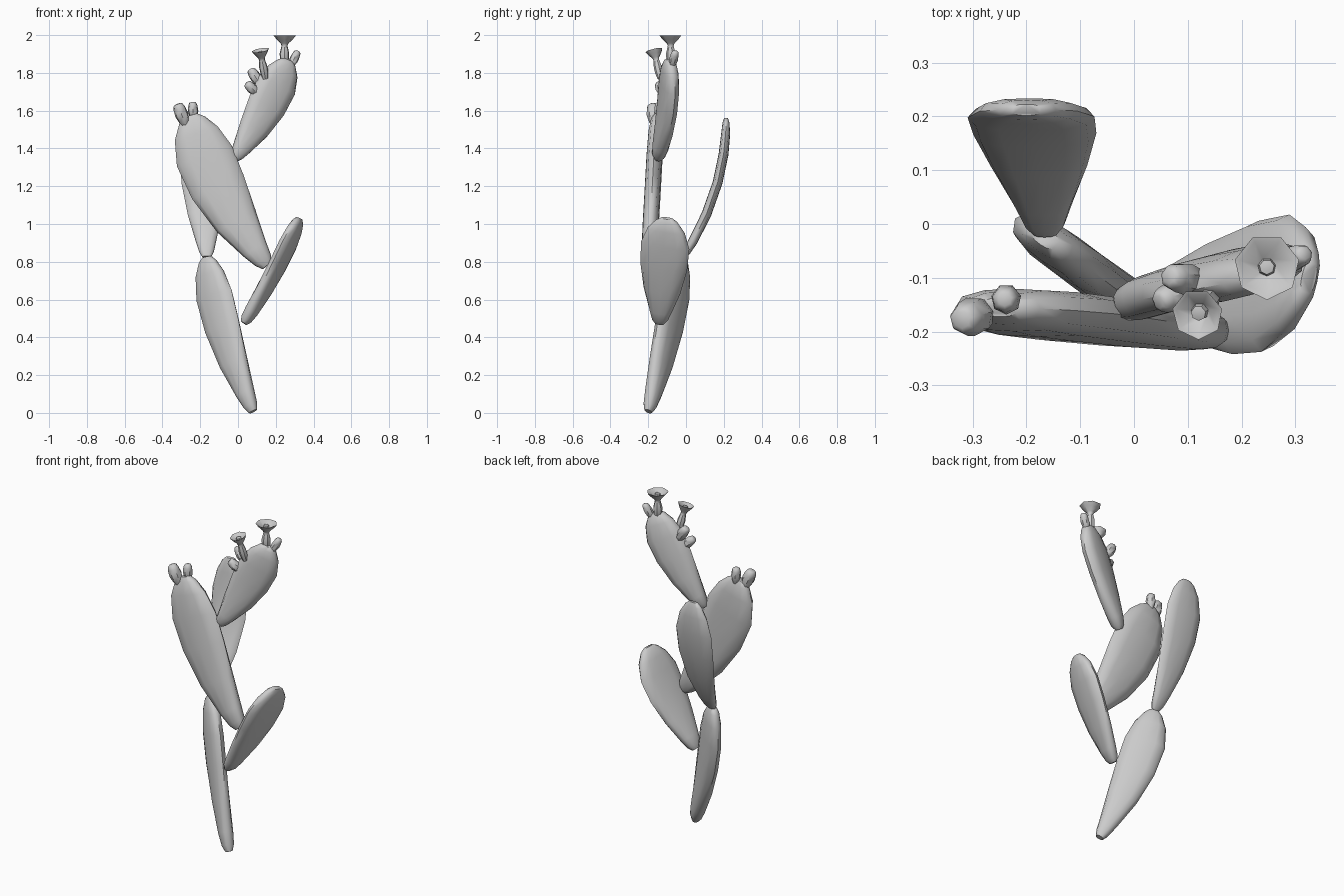
import bpy, bmesh, math
from mathutils import Vector as V

if "Cube" in bpy.data.objects:
    bpy.data.objects.remove(bpy.data.objects["Cube"])


def loft(name, rings):
    """Skin a list of vertex rings, capping both ends, smooth shaded."""
    bm = bmesh.new()
    loops = [[bm.verts.new(p) for p in r] for r in rings]
    n = len(loops[0])
    for a, b in zip(loops, loops[1:]):
        for i in range(n):
            j = (i + 1) % n
            bm.faces.new((a[i], a[j], b[j], b[i]))
    bm.faces.new(loops[0][::-1])
    bm.faces.new(loops[-1])
    bmesh.ops.recalc_face_normals(bm, faces=bm.faces)
    me = bpy.data.meshes.new(name)
    bm.to_mesh(me)
    bm.free()
    ob = bpy.data.objects.new(name, me)
    bpy.context.collection.objects.link(ob)
    bpy.ops.object.select_all(action='DESELECT')
    ob.select_set(True)
    bpy.context.view_layer.objects.active = ob
    bpy.ops.object.shade_smooth_by_angle(angle=math.radians(50))
    return ob


# Pad outline: position along length, relative width, relative thickness
OUTLINE = [(0, .20, .45), (.04, .33, .8), (.12, .46, .95), (.32, .76, 1), (.55, .97, 1),
           (.75, 1, 1), (.89, .77, .92), (.97, .46, .7), (1, .24, .4)]
SECTION = [(1, 0), (.87, .62), (.5, .93), (0, 1), (-.5, .93), (-.87, .62),
           (-1, 0), (-.87, -.62), (-.5, -.93), (0, -1), (.5, -.93), (.87, -.62)]


def pad(name, base, tip, wide, half_w, half_t, bow):
    base, tip, wide, bow = V(base), V(tip), V(wide), V(bow)
    rings = []
    for t, w, th in OUTLINE:
        c = base.lerp(tip, t) + bow * 4 * t * (1 - t)
        d = (tip - base + bow * 4 * (1 - 2 * t)).normalized()
        u = (wide - d * wide.dot(d)).normalized()
        n = d.cross(u)
        rings.append([c + u * x * w * half_w + n * y * th * half_t for x, y in SECTION])
    loft(name, rings)


def lathe(name, base, tip, profile, sides=7):
    """Revolve (fraction along axis, radius) around the base-tip axis."""
    base, tip = V(base), V(tip)
    d = (tip - base).normalized()
    u = (V((0, -1, 0)) + d * d.y).normalized()
    n = d.cross(u)
    ang = [math.tau * i / sides for i in range(sides)]
    loft(name, [[base.lerp(tip, f) + (u * math.cos(a) + n * math.sin(a)) * r for a in ang]
                for f, r in profile])


# Pads
pad("base_pad", (.08, -.2, .008), (-.165, -.025, .825), (-.8, .55, 0), .115, .04, (-.03, .015, 0))
pad("right_pad", (.03, -.14, .475), (.325, -.1, 1.03), (.27, .96, 0), .132, .036, (.015, 0, -.005))
pad("middle_pad", (.155, -.2, .78), (-.25, -.155, 1.575), (.89, 0, .45), .155, .043, (-.04, 0, -.02))
pad("back_pad", (-.165, -.015, .825), (-.2, .212, 1.56), (1, 0, 0), .118, .026, (0, .058, -.01))
pad("upper_pad", (-.02, -.15, 1.345), (.265, -.085, 1.87), (.87, .3, -.49), .112, .042, (.015, .015, -.008))

# Buds
BUD = [(0, .017), (.2, .026), (.5, .034), (.8, .03), (.95, .024), (1, .015)]
buds = [((-.275, -.165, 1.52), (-.32, -.178, 1.635), 1.08),
        ((-.235, -.14, 1.55), (-.24, -.14, 1.645), .83),
        ((.11, -.12, 1.685), (.045, -.145, 1.745), .85),
        ((.125, -.105, 1.73), (.065, -.098, 1.82), .9),
        ((.275, -.075, 1.83), (.318, -.055, 1.915), .72)]
for i, (b, t, s) in enumerate(buds):
    lathe(f"bud_{i + 1}", b, t, [(f, r * s) for f, r in BUD])

# Flowers: stalk, flared cup, sunken centre with a small knob
FLOWER = [(0, .016), (.2, .024), (.4, .026), (.58, .019), (.66, .016), (.74, .022),
          (.87, .044), (1, .061), (.985, .052), (.84, .017), (.94, .014), (.95, .006)]
lathe("large_flower", (.245, -.08, 1.84), (.247, -.08, 1.998), FLOWER)
lathe("small_flower", (.145, -.135, 1.77), (.118, -.168, 1.92), [(f, r * .72 + .004) for f, r in FLOWER])
